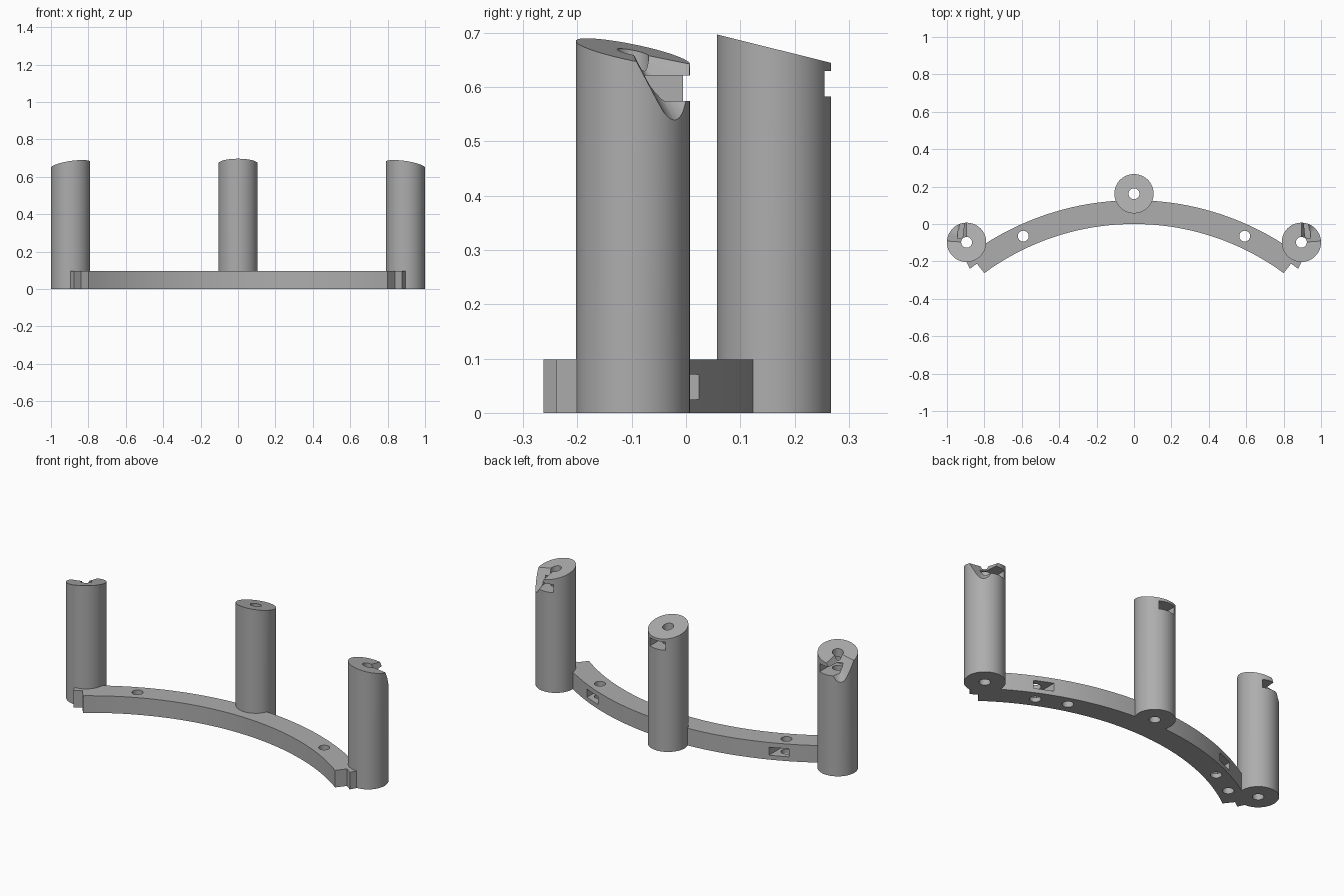
import bpy, bmesh
from math import sin, cos, radians, pi
from mathutils import Vector, Matrix

if "Cube" in bpy.data.objects:
    bpy.data.objects.remove(bpy.data.objects["Cube"])

POST_R, BORE_R = 0.105, 0.029
BAND_H, ARC_Y = 0.098, -1.35
INNER_R, OUTER_R = 1.35, 1.477
TILT = 0.248
SLOT_HALF = 0.049

grey = bpy.data.materials.new("plain_grey")
grey.use_nodes = True
colour = (0.42, 0.42, 0.42, 1)
grey.diffuse_color = colour
grey.node_tree.nodes["Principled BSDF"].inputs["Base Color"].default_value = colour


def make(name, bm):
    bmesh.ops.recalc_face_normals(bm, faces=bm.faces)
    mesh = bpy.data.meshes.new(name)
    bm.to_mesh(mesh)
    bm.free()
    mesh.materials.append(grey)
    ob = bpy.data.objects.new(name, mesh)
    bpy.context.collection.objects.link(ob)
    return ob


def cylinder(name, x, y, r, z0, z1, segments=64):
    bm = bmesh.new()
    bmesh.ops.create_cone(bm, cap_ends=True, segments=segments, radius1=r, radius2=r,
                          depth=z1 - z0,
                          matrix=Matrix.Translation((x, y, (z0 + z1) / 2)))
    return make(name, bm)


def box(name, low, high):
    low, high = Vector(low), Vector(high)
    bm = bmesh.new()
    bmesh.ops.create_cube(bm, size=1, matrix=Matrix.Translation((low + high) / 2)
                          @ Matrix.Diagonal((high - low).to_4d()))
    return make(name, bm)


def combine(target, tool, operation):
    mod = target.modifiers.new(operation.lower(), 'BOOLEAN')
    mod.operation, mod.solver, mod.object = operation, 'EXACT', tool
    bpy.context.view_layer.objects.active = target
    bpy.ops.object.modifier_apply(modifier=mod.name)
    bpy.data.objects.remove(tool)


def post(x, y, mid_z, lean):
    """Round post whose top slopes down towards the outside of the arc."""
    ob = cylinder("post", x, y, POST_R, 0, 0.5, 96)
    for v in ob.data.vertices:
        if v.co.z > 0.1:
            out = (v.co.x - x) * sin(lean) + (v.co.y - y) * cos(lean)
            v.co.z = mid_z - TILT * out
    return ob


def scoop(x, y, side):
    """Rounded V-shaped relief that widens from the bore to the outer back corner."""
    half = [(0.117, 0), (0.068, -0.05), (0.054, -0.075), (0.04, -0.098),
            (0.026, -0.114), (0.013, -0.122)]
    profile = half + [(0, -0.125)] + [(-t, h) for t, h in half] + [(0, 0.12)]
    a, grow = radians(43) * side, 1.6
    apex = Vector((x, y, 0.664))
    along, across = Vector((sin(a), cos(a), 0)), Vector((cos(a), -sin(a), 0))
    bm = bmesh.new()
    bm.verts.new(apex)
    for t, h in profile:
        bm.verts.new(apex + grow * (POST_R * along + t * across + Vector((0, 0, h))))
    bmesh.ops.convex_hull(bm, input=bm.verts)
    return make("scoop_cutter", bm)


def arc(r, limit, n=72):
    for i in range(n + 1):
        a = radians(limit) * (2 * i / n - 1)
        yield r * sin(a), ARC_Y + r * cos(a)


# Curved base band with notched ends
end = [(0.895, -0.15), (0.90, -0.195), (0.877, -0.239), (0.84, -0.212)]
outline = list(arc(OUTER_R, 34)) + end
outline += reversed(list(arc(INNER_R, 36.35)))
outline += [(-x, y) for x, y in reversed(end)]
bm = bmesh.new()
face = bm.faces.new([bm.verts.new((x, y, 0)) for x, y in outline])
top = bmesh.ops.extrude_face_region(bm, geom=[face])["geom"]
bmesh.ops.translate(bm, vec=(0, 0, BAND_H),
                    verts=[g for g in top if isinstance(g, bmesh.types.BMVert)])
frame = make("curved_base_with_posts", bm)

# Three posts: centre, then one at each end
posts = [(0, 0.162, 0.671, 0.583), (0.895, -0.098, 0.664, 0.575),
         (-0.895, -0.098, 0.664, 0.575)]
for x, y, mid_z, _ in posts:
    side = (x > 0) - (x < 0)
    combine(frame, post(x, y, mid_z, radians(36) * side), 'UNION')

# Bores, rear nut slots and corner reliefs in the posts
for x, y, _, slot_z in posts:
    combine(frame, cylinder("bore_cutter", x, y, BORE_R, -0.1, 1, 32), 'DIFFERENCE')
    combine(frame, box("slot_cutter", (x - SLOT_HALF, y - SLOT_HALF, slot_z),
                       (x + SLOT_HALF, y + 0.2, slot_z + 0.047)), 'DIFFERENCE')
    if x:
        combine(frame, scoop(x, y, 1 if x > 0 else -1), 'DIFFERENCE')

# Through holes and rear nut slots in the band
for x in (0.592, -0.592):
    y = -0.065
    combine(frame, cylinder("hole_cutter", x, y, BORE_R, -0.1, 0.2, 32), 'DIFFERENCE')
    combine(frame, box("slot_cutter", (x - SLOT_HALF, y - SLOT_HALF, 0.025),
                       (x + SLOT_HALF, y + 0.2, 0.071)), 'DIFFERENCE')

# Blind locating holes underneath
for x, y in ((0.433, 0.0), (-0.741, -0.148)):
    combine(frame, cylinder("pin_cutter", x, y, BORE_R, -0.1, 0.05, 32), 'DIFFERENCE')

bpy.ops.object.select_all(action='DESELECT')
frame.select_set(True)
bpy.context.view_layer.objects.active = frame
bpy.ops.object.shade_smooth_by_angle(angle=radians(30))
